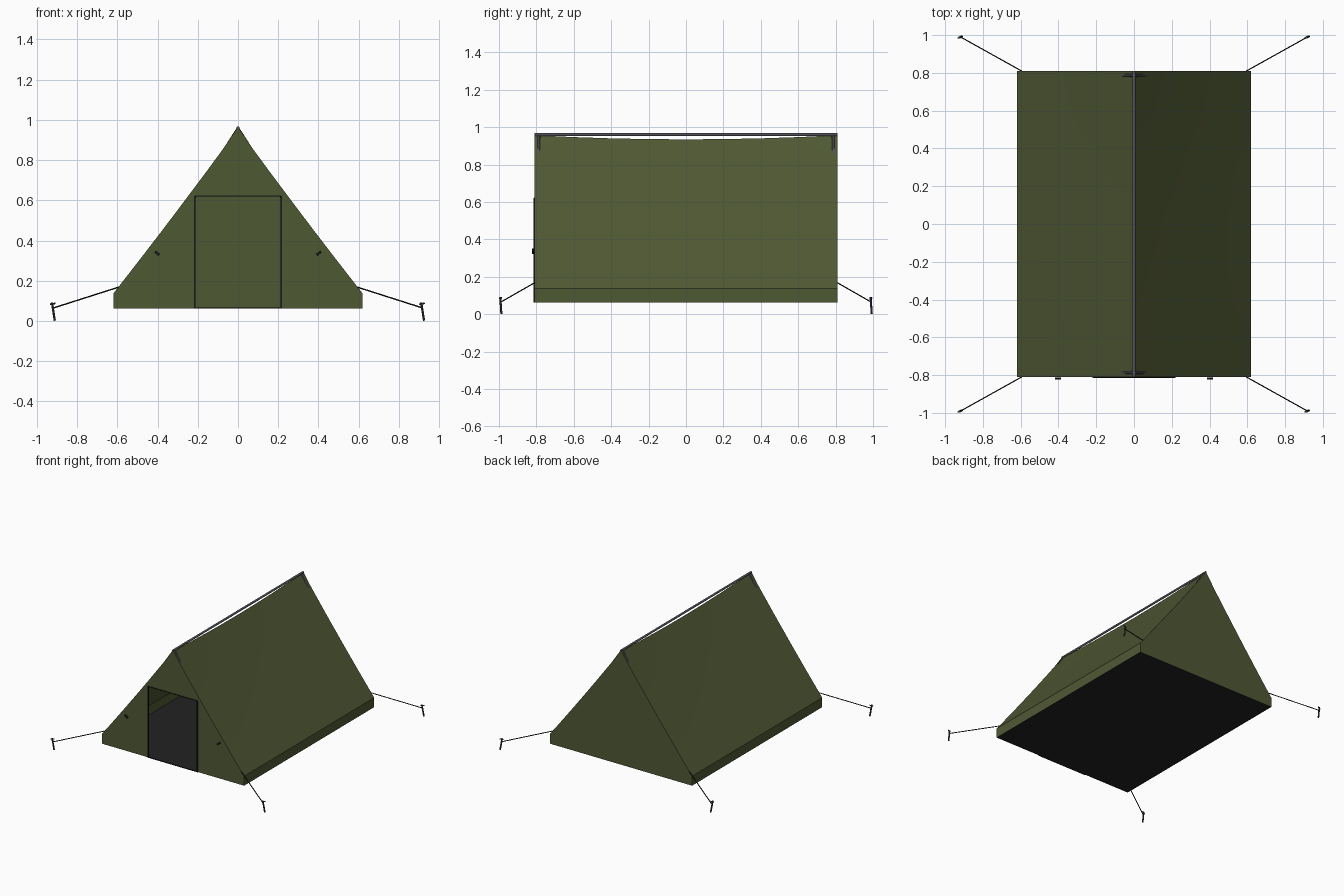
import bpy, math
from mathutils import Vector

if "Cube" in bpy.data.objects:
    bpy.data.objects.remove(bpy.data.objects["Cube"])

def mat(name, r, g, b):
    m = bpy.data.materials.new(name)
    m.diffuse_color = (r, g, b, 1)
    m.use_nodes = True
    m.node_tree.nodes["Principled BSDF"].inputs["Base Color"].default_value = m.diffuse_color
    return m

OLIVE = mat("olive canvas", 0.078, 0.098, 0.034)
DARK = mat("dark groundsheet", 0.016, 0.016, 0.017)
GREY = mat("grey pole", 0.085, 0.085, 0.10)
BLACK = mat("black trim", 0.010, 0.010, 0.011)
STEEL = mat("dark steel", 0.045, 0.045, 0.05)

W, L = 0.62, 0.81          # half width, half length
BASE, EAVE, RIDGE = 0.062, 0.137, 0.957

def mesh(name, verts, faces, m):
    me = bpy.data.meshes.new(name)
    me.from_pydata(verts, [], faces)
    me.materials.append(m)
    ob = bpy.data.objects.new(name, me)
    bpy.context.collection.objects.link(ob)
    return ob

def rod(name, a, b, r, m, n=8):
    a, b = Vector(a), Vector(b)
    d = b - a
    bpy.ops.mesh.primitive_cylinder_add(vertices=n, radius=r, depth=d.length, location=(a + b) / 2)
    ob = bpy.context.object
    ob.rotation_euler = d.to_track_quat('Z', 'Y').to_euler()
    ob.name = name
    ob.data.materials.append(m)
    bpy.ops.object.shade_smooth_by_angle()
    return ob

def box(name, c, s, m, rot=0):
    bpy.ops.mesh.primitive_cube_add(size=1, location=c, rotation=(0, rot, 0))
    ob = bpy.context.object
    ob.scale = s
    ob.name = name
    ob.data.materials.append(m)
    return ob

def roof_z(u, y):
    # straight slope with a slight sag in the cloth, most at mid length
    mid = 1 - (y / L) ** 2
    return EAVE + (RIDGE - EAVE) * u - 0.022 * u * mid - 0.008 * 4 * u * (1 - u)

NU, NY = 8, 8

# Sagging roof panels and low side walls
for side, s in (("right", 1), ("left", -1)):
    verts, faces = [], []
    for j in range(NY + 1):
        y = -L + 2 * L * j / NY
        for i in range(NU + 1):
            u = i / NU
            verts.append((s * W * (1 - u), y, roof_z(u, y)))
    for j in range(NY):
        for i in range(NU):
            a = j * (NU + 1) + i
            f = [a, a + NU + 1, a + NU + 2, a + 1]
            faces.append(f if s > 0 else f[::-1])
    roof = mesh(side + "_roof_panel", verts, faces, OLIVE)
    for p in roof.data.polygons:
        p.use_smooth = True
    f = [0, 1, 2, 3]
    mesh(side + "_side_wall", [(s * W, -L, BASE), (s * W, L, BASE), (s * W, L, EAVE), (s * W, -L, EAVE)],
         [f if s > 0 else f[::-1]], OLIVE)

# End walls follow the roof edge; the front one has a door opening
edge = [(W * (1 - i / NU), roof_z(i / NU, L)) for i in range(NU)] + [(0.08, 0.848), (0, 0.966)]
edge.sort(key=lambda p: -p[0])
top = edge + [(-x, z) for x, z in edge[-2::-1]]
DX, DZ = 0.215, 0.622
door = [(-DX, BASE), (-DX, DZ), (DX, DZ), (DX, BASE)]
back = [(W, BASE)] + top + [(-W, BASE)]
front = back + door
mesh("back_wall", [(x, L, z) for x, z in back], [list(range(len(back)))[::-1]], OLIVE)
mesh("front_wall", [(x, -L, z) for x, z in front], [list(range(len(front)))], OLIVE)

# Groundsheet
box("groundsheet", (0, 0, BASE + 0.002), (2 * W - 0.004, 2 * L - 0.004, 0.004), DARK)

# Door zip trim
for s in (1, -1):
    box("door_side_trim", (s * DX, -L - 0.002, (BASE + DZ) / 2), (0.008, 0.008, DZ - BASE), BLACK)
box("door_bottom_trim", (0, -L - 0.002, BASE + 0.003), (2 * DX, 0.008, 0.006), BLACK)
box("door_top_trim", (0, -L - 0.001, DZ), (2 * DX, 0.005, 0.004), BLACK)

# Door toggles
for s in (1, -1):
    box("door_toggle", (s * 0.402, -L - 0.007, 0.337), (0.028, 0.011, 0.013), BLACK, -s * math.radians(38))

# Ridge pole and A-frame poles
rod("ridge_pole", (0, -L, 0.96), (0, L, 0.96), 0.008, GREY, 12)
for e in (1, -1):
    for s in (1, -1):
        rod("frame_pole", (0, e * 0.787, 0.956), (s * 0.572, e * 0.787, 0.066), 0.008, GREY, 12)

# Guy lines and tent pegs at the four corners
for s in (1, -1):
    for e in (1, -1):
        px, py = s * 0.918, e * 0.99
        rod("guy_line", (s * 0.595, e * L, 0.168), (px, py, 0.065), 0.0035, BLACK, 6)
        rod("tent_peg", (px - 0.007, py - 0.003, 0.092), (px + 0.007, py + 0.003, 0.002), 0.006, STEEL, 8)
        rod("peg_hook", (px - 0.016, py - 0.006, 0.084), (px + 0.010, py + 0.004, 0.088), 0.004, STEEL, 6)
